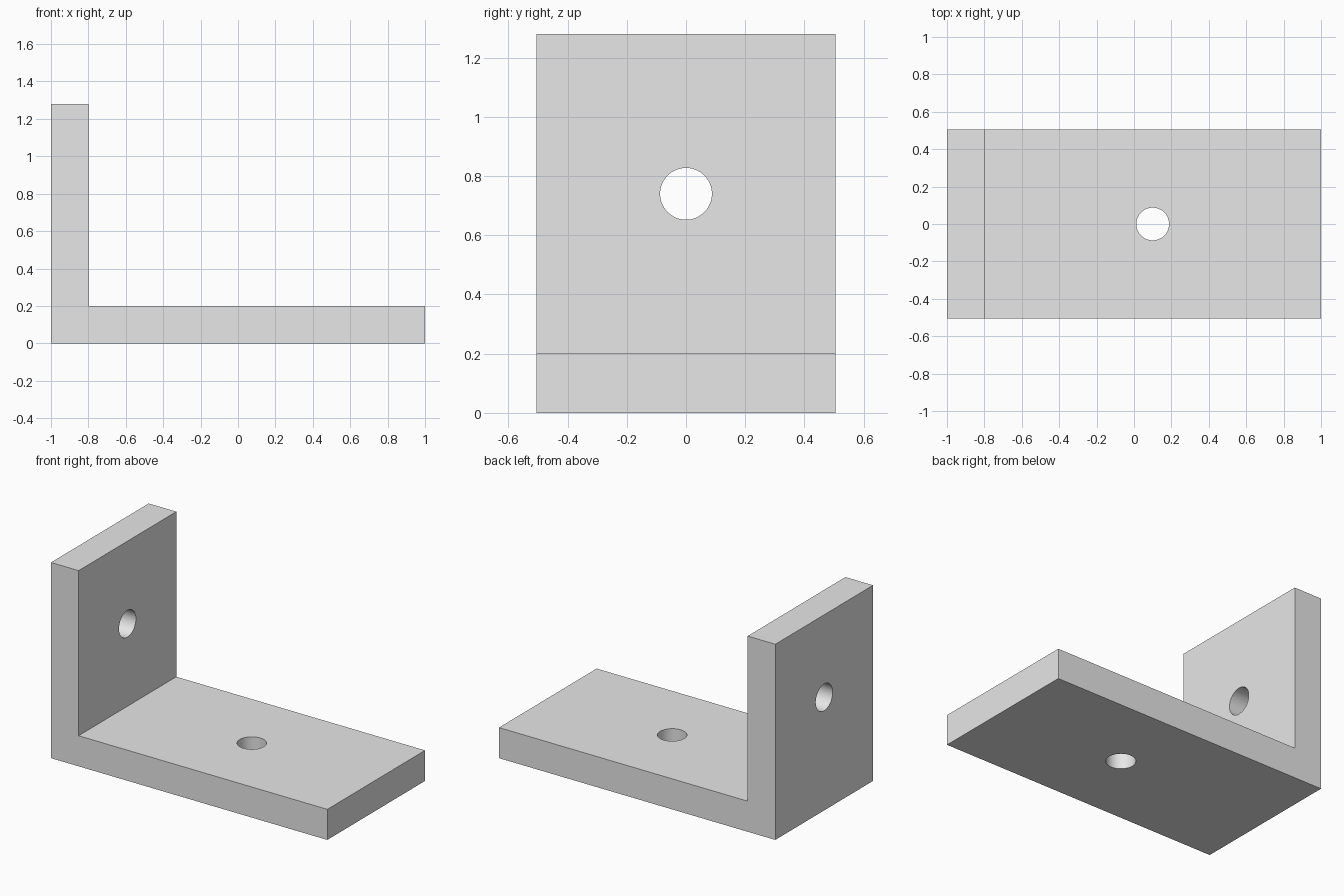
import bpy
import bmesh
import math

cube = bpy.data.objects.get("Cube")
if cube:
    bpy.data.objects.remove(cube, do_unlink=True)

LENGTH, WIDTH, HEIGHT, THICK = 2.0, 1.01, 1.28, 0.2
HOLE_RADIUS = 0.0875

grey = bpy.data.materials.new("light_grey")
grey.use_nodes = True
colour = (0.8, 0.8, 0.8, 1.0)
grey.diffuse_color = colour
grey.node_tree.nodes["Principled BSDF"].inputs["Base Color"].default_value = colour

# L-shaped profile extruded across the width
left, right = -LENGTH / 2, LENGTH / 2
profile = [(left, 0), (right, 0), (right, THICK), (left + THICK, THICK),
           (left + THICK, HEIGHT), (left, HEIGHT)]
bm = bmesh.new()
face = bm.faces.new([bm.verts.new((x, -WIDTH / 2, z)) for x, z in profile])
extruded = bmesh.ops.extrude_face_region(bm, geom=[face])["geom"]
bmesh.ops.translate(bm, vec=(0, WIDTH, 0),
                    verts=[v for v in extruded if isinstance(v, bmesh.types.BMVert)])
bmesh.ops.recalc_face_normals(bm, faces=bm.faces)
mesh = bpy.data.meshes.new("angle_bracket")
bm.to_mesh(mesh)
bm.free()
bracket = bpy.data.objects.new("angle_bracket", mesh)
bpy.context.collection.objects.link(bracket)
mesh.materials.append(grey)


def drill(name, location, rotation):
    """Cut a round through hole in the bracket."""
    bpy.ops.mesh.primitive_cylinder_add(vertices=64, radius=HOLE_RADIUS, depth=THICK * 2,
                                        location=location, rotation=rotation)
    cutter = bpy.context.object
    cutter.name = name
    cutter.data.materials.append(grey)
    cut = bracket.modifiers.new(name, 'BOOLEAN')
    cut.object = cutter
    cut.solver = 'EXACT'
    bpy.ops.object.select_all(action='DESELECT')
    bracket.select_set(True)
    bpy.context.view_layer.objects.active = bracket
    bpy.ops.object.modifier_apply(modifier=name)
    bpy.data.objects.remove(cutter, do_unlink=True)


# Screw holes through the base and the upright
drill("base_hole", (0.1, 0, THICK / 2), (0, 0, 0))
drill("upright_hole", (left + THICK / 2, 0, 0.74), (0, math.pi / 2, 0))

# Smooth hole walls, crisp plate edges
bpy.ops.object.shade_smooth_by_angle(angle=math.radians(30))
